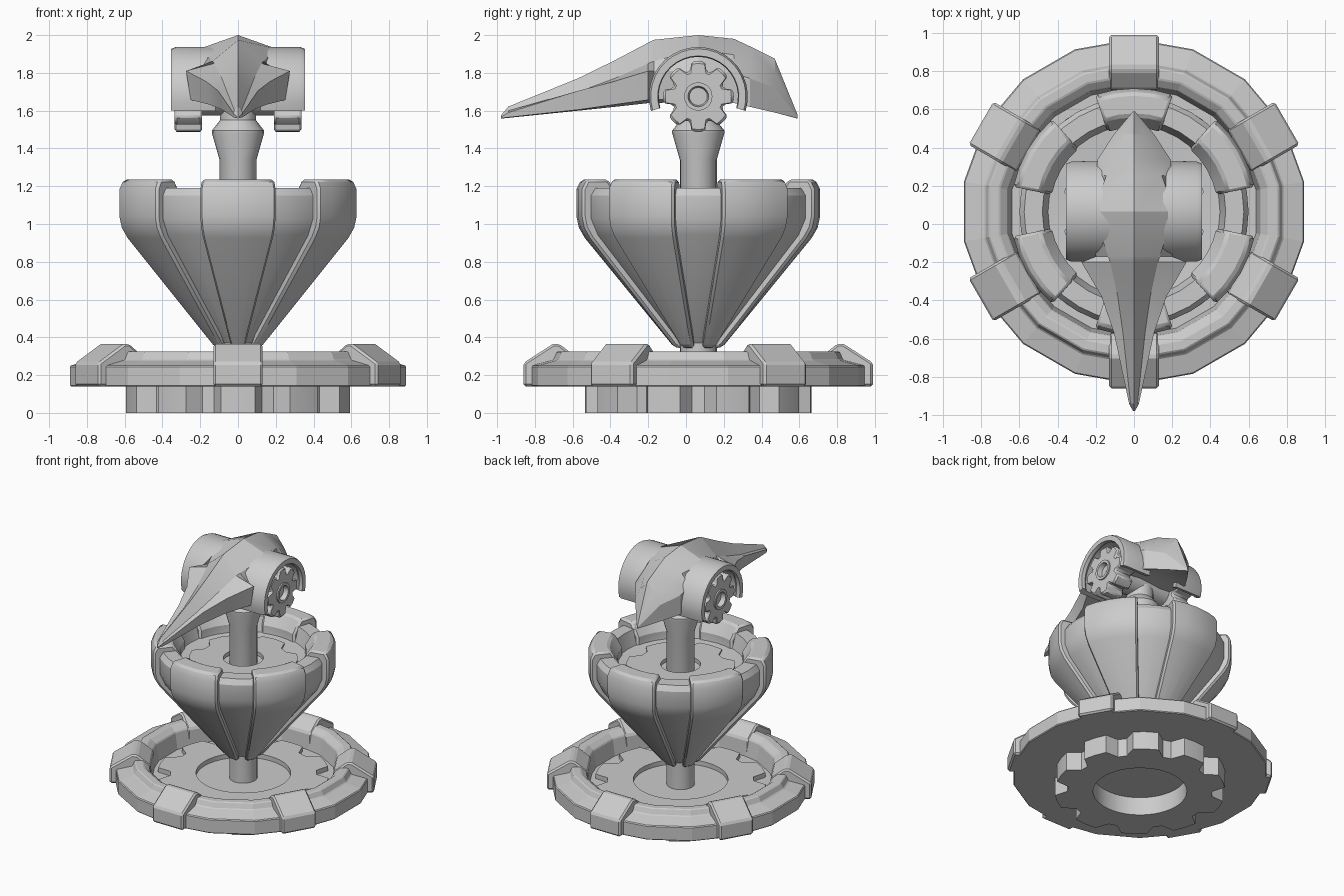
import bpy, bmesh
from math import sin, cos, pi, radians
from mathutils import Matrix, Vector

if "Cube" in bpy.data.objects:
    bpy.data.objects.remove(bpy.data.objects["Cube"])

CY = 0.065                      # axis of the body in y
AXLE_Z = 1.675
TO_BODY = Matrix.Translation((0, CY, 0))


def make(name, verts, faces, mat=TO_BODY, bevel=0.0, smooth=30):
    bm = bmesh.new()
    vs = [bm.verts.new(mat @ Vector(v)) for v in verts]
    for f in faces:
        bm.faces.new([vs[i] for i in f])
    bmesh.ops.remove_doubles(bm, verts=bm.verts, dist=1e-5)
    bmesh.ops.recalc_face_normals(bm, faces=bm.faces)
    me = bpy.data.meshes.new(name)
    bm.to_mesh(me)
    bm.free()
    ob = bpy.data.objects.new(name, me)
    bpy.context.collection.objects.link(ob)
    if bevel:
        m = ob.modifiers.new("bevel", 'BEVEL')
        m.width, m.segments, m.limit_method = bevel, 1, 'ANGLE'
        m.angle_limit = radians(35)
    if smooth:
        bpy.ops.object.select_all(action='DESELECT')
        ob.select_set(True)
        bpy.context.view_layer.objects.active = ob
        bpy.ops.object.shade_smooth_by_angle(angle=radians(smooth))
    return ob


def lathe(name, prof, n, a0=0.0, a1=360.0, mat=TO_BODY, **kw):
    """Sweep a closed (r, z) profile around z, capped when not a full turn."""
    full = abs(a1 - a0 - 360) < 1e-6
    rows, k = (n if full else n + 1), len(prof)
    verts = []
    for i in range(rows):
        a = radians(a0 + (a1 - a0) * i / n)
        verts += [(r * cos(a), r * sin(a), z) for r, z in prof]
    faces = []
    for i in range(n):
        j = (i + 1) % rows
        for p in range(k):
            q = (p + 1) % k
            faces.append((i * k + p, i * k + q, j * k + q, j * k + p))
    if not full:
        faces += [tuple(range(k)), tuple(range(n * k, n * k + k))]
    return make(name, verts, faces, mat, **kw)


def solid(name, prof, n, **kw):
    """Solid turned part from an open (r, z) profile."""
    e = 0.0005
    return lathe(name, [(e, prof[0][1])] + prof + [(e, prof[-1][1])], n, **kw)


def gear(name, teeth, root, tip, hole, z0, z1, phase=0.0, mat=TO_BODY, bevel=0.0):
    """Toothed ring with a round hole."""
    pts, step = [], 2 * pi / teeth
    for t in range(teeth):
        for f, r in ((-.40, root), (-.24, tip), (0, tip), (.24, tip), (.40, root)):
            pts.append((r, phase + (t + f) * step))
    n, verts = len(pts), []
    for r, a in pts:
        for rr, z in ((r, z0), (r, z1), (hole, z1), (hole, z0)):
            verts.append((rr * cos(a), rr * sin(a), z))
    faces = [(i * 4 + p, i * 4 + (p + 1) % 4, (i + 1) % n * 4 + (p + 1) % 4,
              (i + 1) % n * 4 + p) for i in range(n) for p in range(4)]
    return make(name, verts, faces, mat, bevel=bevel)


# Base: gear foot, floor plate and stepped 18-sided ring
gear("base_gear", 10, .51, .60, .33, 0, .20, phase=pi / 2)
solid("base_floor", [(.68, .14), (.68, .165)], 36)
lathe("base_ring", [(.904, .14), (.904, .25), (.79, .28), (.77, .325),
                    (.715, .325), (.67, .29), (.645, .14)], 18, 10, 370,
      bevel=.006, smooth=0)

# Six clamps over the ring
clamp = [(.925, .14), (.925, .265), (.77, .365), (.735, .365), (.64, .29), (.63, .14)]
k = len(clamp)
for i in range(6):
    verts = [(r, s * .13, z) for s in (-1, 1) for r, z in clamp]
    faces = [tuple(range(k)), tuple(range(k, 2 * k))]
    faces += [(p, (p + 1) % k, k + (p + 1) % k, k + p) for p in range(k)]
    make("ring_clamp", verts, faces,
         TO_BODY @ Matrix.Rotation(radians(30 + 60 * i), 4, 'Z'), bevel=.012, smooth=0)

# Six thick petals forming the bowl
petal = [(.08, .34), (.13, .35), (.60, .925), (.632, .98), (.645, 1.04), (.645, 1.185),
         (.62, 1.235), (.50, 1.235), (.44, 1.14), (.44, 1.04), (.40, .93)]
for i in range(6):
    c = 30 + 60 * i
    lathe("bowl_petal", petal, 4, c - 18.4, c + 18.4, bevel=.014)

# Recessed shell behind the petals, with its inner floor
lathe("bowl_shell", [(.07, .36), (.10, .37), (.56, .94), (.60, 1.03), (.60, 1.15),
                     (.575, 1.19), (.48, 1.19), (.45, 1.08), (.07, 1.05)], 36)
gear("bowl_floor_gear", 6, .31, .38, .14, 1.04, 1.085, phase=pi / 2)

# Central pole and flared neck
solid("pole", [(.098, .15), (.098, 1.34), (.138, 1.48), (.138, 1.495),
               (.095, 1.55), (.095, 1.66)], 20)

# Shoulder gears, hubs and half-round covers on both sides of the head
for s in (-1, 1):
    m = (Matrix.Translation((0, CY, AXLE_Z)) @ Matrix.Scale(s, 4, (1, 0, 0))
         @ Matrix.Rotation(pi / 2, 4, 'Y'))
    gear("side_gear", 8, .14, .188, .055, .19, .335, mat=m, bevel=.012)
    lathe("side_hub_ring", [(.075, .30), (.075, .345), (.055, .345), (.045, .30)], 20, mat=m)
    solid("side_axle", [(.10, .0), (.10, .2), (.06, .2), (.06, .31)], 20, mat=m)
    # local -x is up after the turn, so the arc is centred on 180 degrees
    lathe("side_cover", [(.262, .12), (.262, .33), (.252, .355), (.215, .355),
                         (.21, .33), (.225, .31), (.225, .12)], 20, 73, 287, mat=m)

# Beaked head: half sections (y, ridge z, plate edge, wing top, wing bottom, belly z)
sections = [
    (-.98, 1.575, (.003, 1.570), (.005, 1.566), (.004, 1.56), 1.558),
    (-.94, 1.622, (.018, 1.600), (.026, 1.590), (.024, 1.565), 1.562),
    (-.57, 1.772, (.058, 1.700), (.105, 1.705), (.085, 1.605), 1.60),
    (-.38, 1.865, (.085, 1.770), (.170, 1.755), (.150, 1.632), 1.62),
    (-.20, 1.960, (.125, 1.850), (.275, 1.810), (.250, 1.657), 1.64),
    (-.17, 1.975, (.135, 1.862), (.200, 1.810), (.190, 1.660), 1.64),
    (.065, 2.000, (.212, 1.925), (.212, 1.810), (.180, 1.660), 1.65),
    (.255, 1.980, (.145, 1.895), (.200, 1.800), (.200, 1.640), 1.66),
    (.340, 1.940, (.110, 1.860), (.190, 1.770), (.185, 1.620), 1.65),
    (.470, 1.875, (.060, 1.800), (.105, 1.720), (.095, 1.590), 1.62),
    (.590, 1.580, (.003, 1.575), (.005, 1.570), (.004, 1.56), 1.558),
]
verts, faces = [], []
for y, top, b, w, c, low in sections:
    half = [b, w, c]
    loop = [(0, top)] + half + [(0, low)] + [(-x, z) for x, z in reversed(half)]
    verts += [(x, y, z) for x, z in loop]
n = 8
for i in range(len(sections) - 1):
    for p in range(n):
        q = (p + 1) % n
        faces.append((i * n + p, i * n + q, (i + 1) * n + q, (i + 1) * n + p))
faces += [tuple(range(n)), tuple(range(len(verts) - n, len(verts)))]
make("beaked_head", verts, faces, Matrix.Identity(4), smooth=22)
